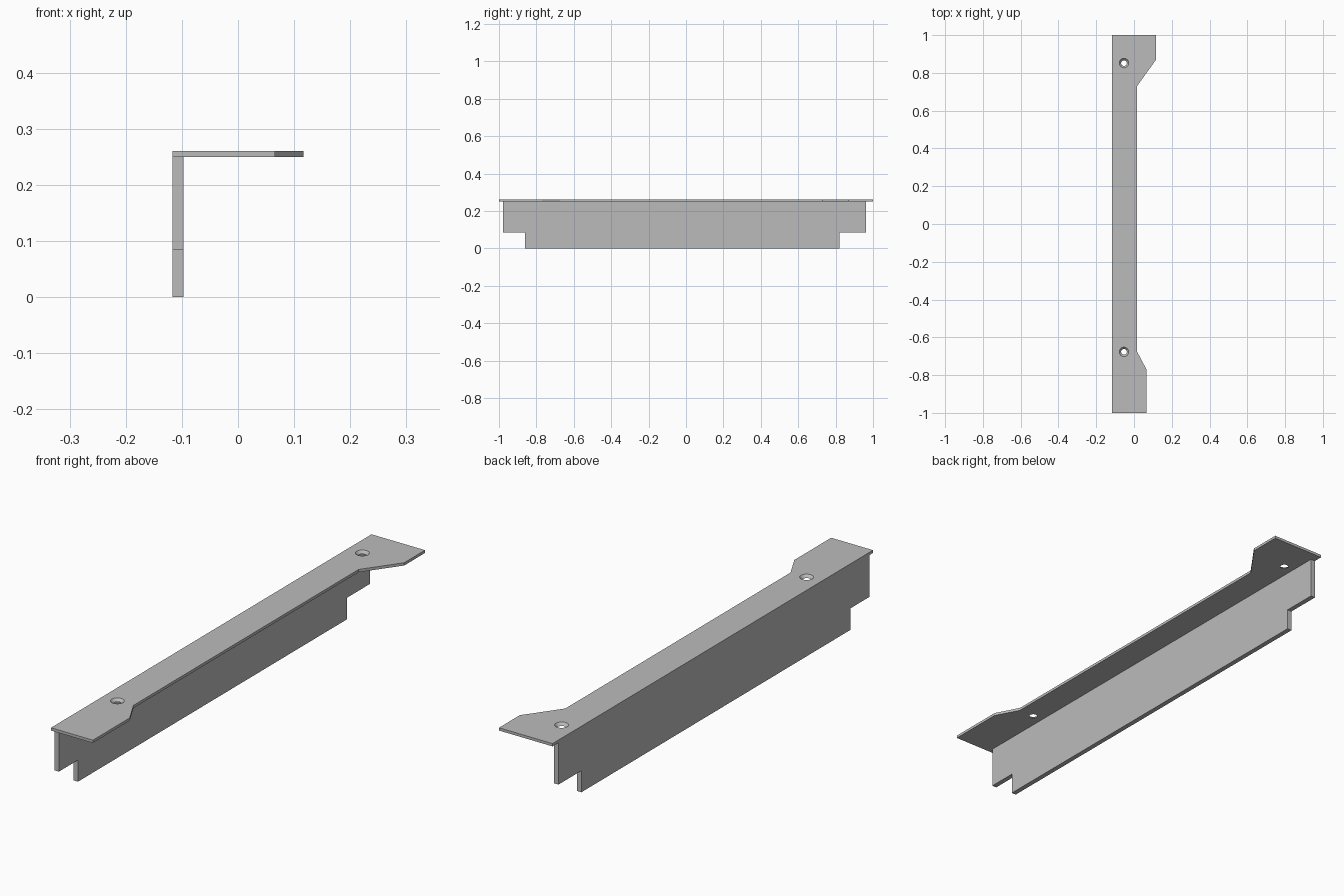
import bpy
import bmesh
from mathutils import Vector

default = bpy.data.objects.get("Cube")
if default:
    bpy.data.objects.remove(default, do_unlink=True)

GREY = (0.5, 0.5, 0.5, 1.0)
metal = bpy.data.materials.new("plain_grey")
metal.use_nodes = True
metal.diffuse_color = GREY
metal.node_tree.nodes["Principled BSDF"].inputs["Base Color"].default_value = GREY


def extruded(name, outline, offset):
    """Extrude a closed planar outline along an offset vector."""
    bm = bmesh.new()
    face = bm.faces.new([bm.verts.new(p) for p in outline])
    result = bmesh.ops.extrude_face_region(bm, geom=[face], use_keep_orig=True)
    moved = [g for g in result["geom"] if isinstance(g, bmesh.types.BMVert)]
    bmesh.ops.translate(bm, verts=moved, vec=Vector(offset))
    bmesh.ops.recalc_face_normals(bm, faces=bm.faces)
    mesh = bpy.data.meshes.new(name)
    bm.to_mesh(mesh)
    bm.free()
    mesh.materials.append(metal)
    obj = bpy.data.objects.new(name, mesh)
    bpy.context.collection.objects.link(obj)
    return obj


LEFT, WEB, PLATE_Z, TOP = -0.117, 0.02, 0.25, 0.261
STEP = 0.085

# Upright web with a stepped notch at each lower end
web_profile = [(-0.86, 0), (0.82, 0), (0.82, STEP), (0.963, STEP),
               (0.963, PLATE_Z), (-0.979, PLATE_Z), (-0.979, STEP), (-0.86, STEP)]
extruded("upright_web", [(LEFT, y, z) for y, z in web_profile], (WEB, 0, 0))

# Flat top flange, widened at both ends
flange_profile = [(LEFT, -1), (0.066, -1), (0.066, -0.77), (0.016, -0.675),
                  (0.016, 0.73), (0.117, 0.87), (0.117, 1), (LEFT, 1)]
flange = extruded("top_flange", [(x, y, PLATE_Z) for x, y in flange_profile],
                  (0, 0, TOP - PLATE_Z))

# Countersunk screw holes
DEPTH = TOP - PLATE_Z
MARGIN = 0.002
SLOPE = 0.01 / DEPTH
for y in (-0.677, 0.852):
    bpy.ops.mesh.primitive_cone_add(
        vertices=32, radius1=0.015 - SLOPE * MARGIN, radius2=0.025 + SLOPE * MARGIN,
        depth=DEPTH + 2 * MARGIN, location=(-0.053, y, (TOP + PLATE_Z) / 2))
    cutter = bpy.context.object
    cutter.name = "hole_cutter"
    cutter.hide_render = True
    cutter.data.materials.append(metal)
    cut = flange.modifiers.new("screw_hole", "BOOLEAN")
    cut.operation = "DIFFERENCE"
    cut.solver = "EXACT"
    cut.object = cutter
    bpy.context.view_layer.objects.active = flange
    bpy.ops.object.modifier_apply(modifier=cut.name)
    bpy.data.objects.remove(cutter, do_unlink=True)
